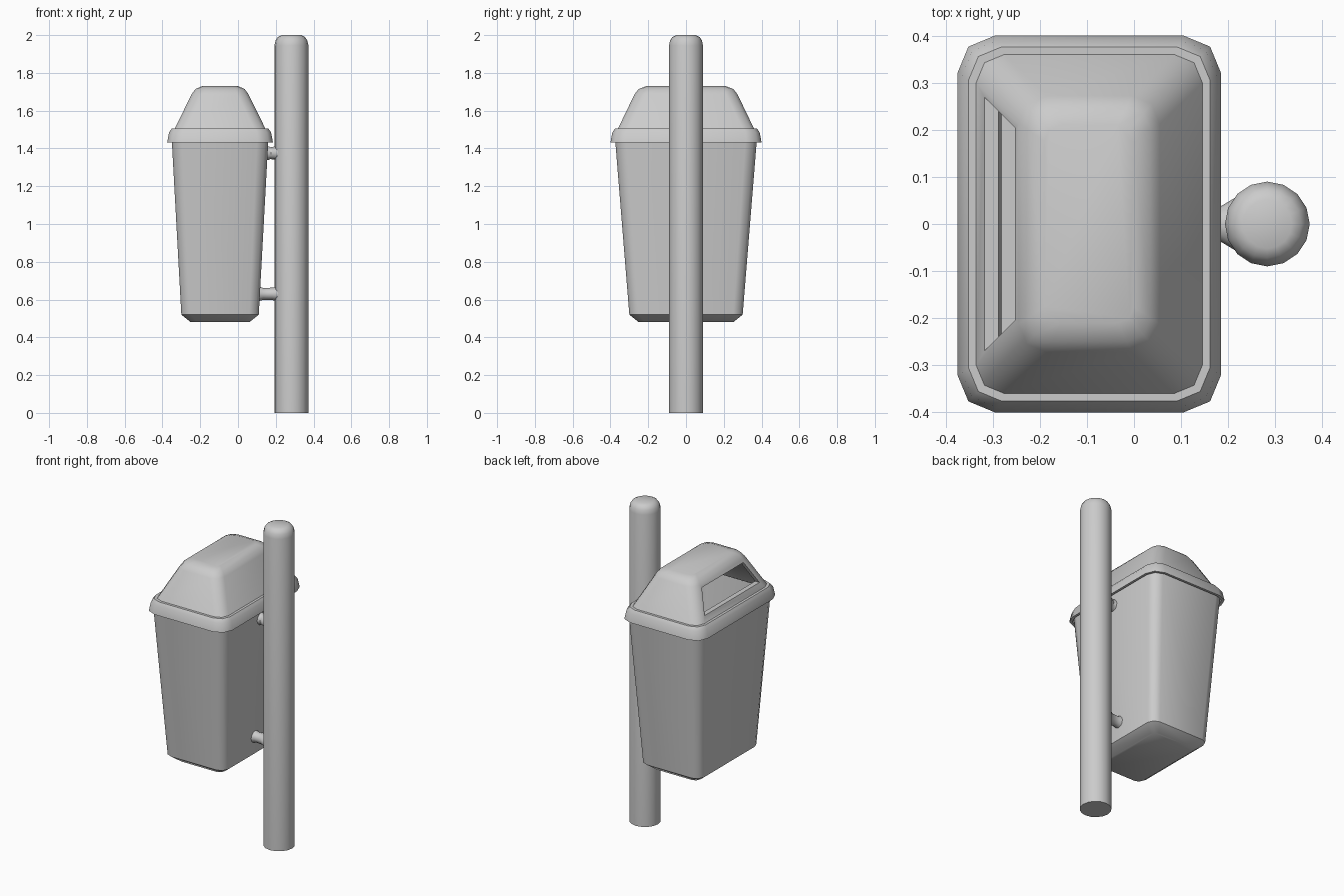
import bpy, bmesh, math
from mathutils import Vector

if "Cube" in bpy.data.objects:
    bpy.data.objects.remove(bpy.data.objects["Cube"])

CX = -0.095  # centre of the bin in x


def finish(name, bm, angle=46):
    bmesh.ops.recalc_face_normals(bm, faces=bm.faces)
    me = bpy.data.meshes.new(name)
    bm.to_mesh(me)
    bm.free()
    ob = bpy.data.objects.new(name, me)
    bpy.context.collection.objects.link(ob)
    smooth(ob, angle)
    return ob


def smooth(ob, angle=46):
    bpy.ops.object.select_all(action='DESELECT')
    ob.select_set(True)
    bpy.context.view_layer.objects.active = ob
    bpy.ops.object.shade_smooth_by_angle(angle=math.radians(angle))


def loft(name, rings, angle=46):
    """Skin a list of point rings and cap both ends."""
    bm = bmesh.new()
    loops = [[bm.verts.new(p) for p in ring] for ring in rings]
    n = len(loops[0])
    for a, b in zip(loops, loops[1:]):
        for i in range(n):
            j = (i + 1) % n
            bm.faces.new((a[i], a[j], b[j], b[i]))
    bm.faces.new(loops[0])
    bm.faces.new(loops[-1])
    return finish(name, bm, angle)


def rounded_rect(hx, hy, r, z, seg=2):
    pts = []
    for k, (sx, sy) in enumerate(((1, 1), (-1, 1), (-1, -1), (1, -1))):
        for s in range(seg + 1):
            a = math.pi / 2 * (k + s / seg)
            pts.append(Vector((CX + sx * (hx - r) + r * math.cos(a),
                               sy * (hy - r) + r * math.sin(a), z)))
    return pts


def circle_z(cx, r, z, n=16):
    return [Vector((cx + r * math.cos(2 * math.pi * i / n),
                    r * math.sin(2 * math.pi * i / n), z)) for i in range(n)]


# Hollow tapered body: inner floor, inner wall, lip, outer wall, chamfered base
loft("bin_body", [rounded_rect(*p) for p in (
    (0.185, 0.28, 0.04, 0.53),
    (0.237, 0.357, 0.05, 1.47),
    (0.257, 0.377, 0.06, 1.47),
    (0.205, 0.30, 0.05, 0.52),
    (0.155, 0.25, 0.035, 0.48))])

# Hollow lid with overhanging rim: inside ceiling to outside top
lid = loft("bin_lid", [rounded_rect(*p) for p in (
    (0.085, 0.20, 0.03, 1.71),
    (0.13, 0.255, 0.04, 1.675),
    (0.22, 0.34, 0.05, 1.48),
    (0.25, 0.37, 0.06, 1.48),
    (0.265, 0.385, 0.07, 1.432),
    (0.28, 0.40, 0.08, 1.432),
    (0.27, 0.39, 0.075, 1.485),
    (0.256, 0.376, 0.07, 1.505),
    (0.24, 0.36, 0.06, 1.505),
    (0.15, 0.272, 0.06, 1.688),
    (0.13, 0.25, 0.05, 1.715),
    (0.095, 0.21, 0.035, 1.73))])

# Trapezoid slot through the lid's -x slope
slot = [(-0.27, 1.54), (0.27, 1.54), (0.205, 1.672), (-0.205, 1.672)]
cutter = loft("slot_cutter", [[Vector((x, y, z)) for y, z in slot]
                              for x in (-0.5, -0.15)])
cutter.hide_render = True
mod = lid.modifiers.new("slot", 'BOOLEAN')
mod.operation = 'DIFFERENCE'
mod.solver = 'EXACT'
mod.object = cutter
bpy.context.view_layer.objects.active = lid
bpy.ops.object.modifier_apply(modifier=mod.name)
bpy.data.objects.remove(cutter)
smooth(lid)

# Round post with a softened top
loft("post", [circle_z(0.283, r, z) for r, z in (
    (0.09, 0.0), (0.09, 1.945), (0.084, 1.972), (0.072, 1.99), (0.052, 2.0))])


# Two brackets joining bin and post, flared at both ends
def bracket(name, z, x0):
    prof = ((x0 - 0.02, 0.038, 0.038), (x0 + 0.008, 0.036, 0.036),
            (x0 + 0.022, 0.031, 0.031), (0.18, 0.033, 0.035),
            (0.215, 0.038, 0.056))
    n = 12
    loft(name, [[Vector((x, ry * math.cos(2 * math.pi * i / n),
                         z + rz * math.sin(2 * math.pi * i / n)))
                 for i in range(n)] for x, rz, ry in prof])


bracket("lower_bracket", 0.63, 0.112)
bracket("upper_bracket", 1.375, 0.152)
